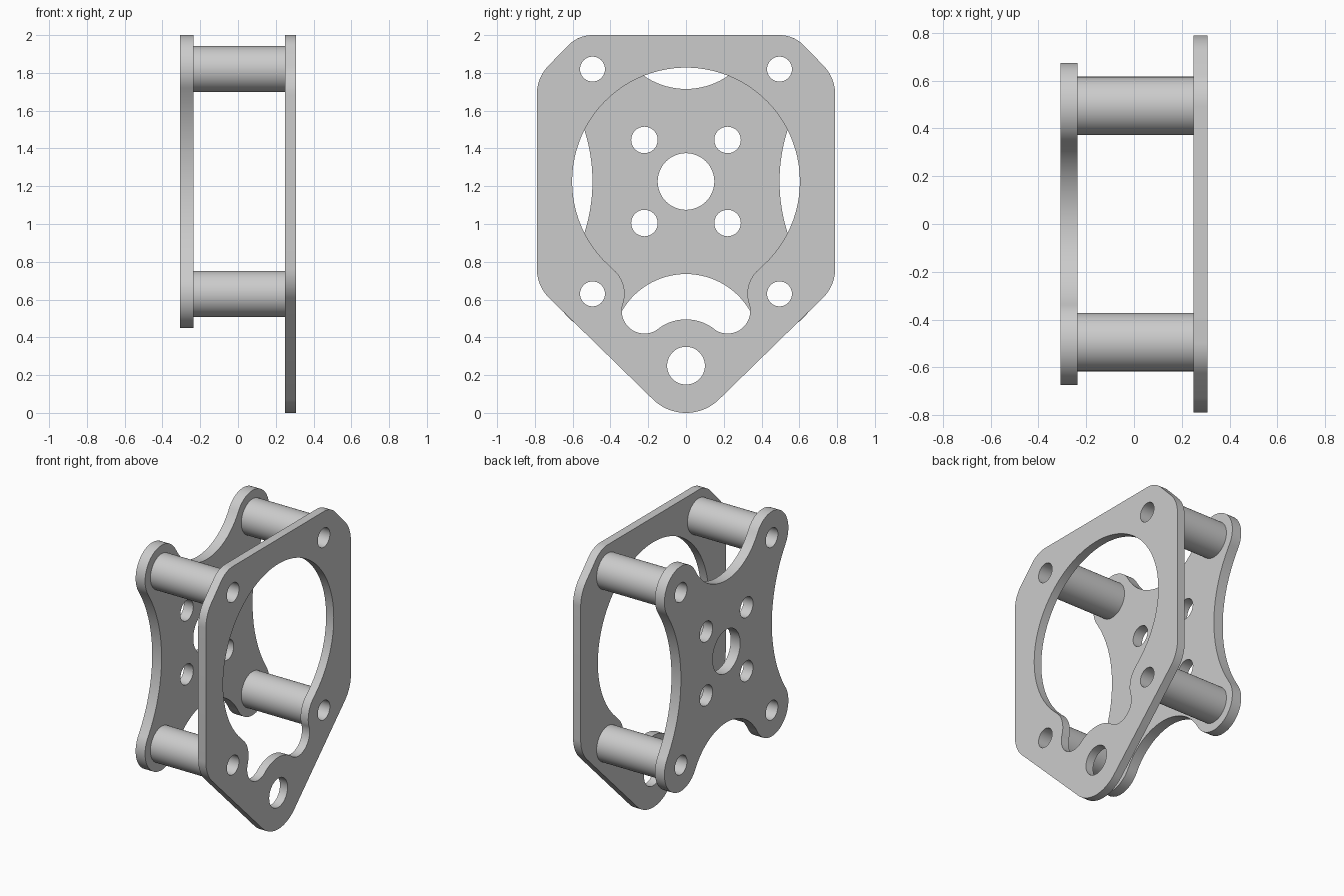
import bpy, bmesh, math
from mathutils import Vector

if "Cube" in bpy.data.objects:
    bpy.data.objects.remove(bpy.data.objects["Cube"])

grey = bpy.data.materials.new("plain grey")
grey.use_nodes = True
grey.diffuse_color = (0.6, 0.6, 0.6, 1)
grey.node_tree.nodes["Principled BSDF"].inputs["Base Color"].default_value = (0.6, 0.6, 0.6, 1)

TAU = math.tau


def circle(y, z, r, n=48):
    return [Vector((y + r * math.cos(TAU * i / n), z + r * math.sin(TAU * i / n))) for i in range(n)]


def belt(circles):
    """Closed outline tangent to circles (y, z, r); negative r is a hollow curve."""
    normals = []
    for (y1, z1, r1), (y2, z2, r2) in zip(circles, circles[1:] + circles[:1]):
        d = Vector((y2 - y1, z2 - z1))
        k = max(-1, min(1, (r1 - r2) / d.length))
        d.normalize()
        n = k * d + math.sqrt(1 - k * k) * Vector((d.y, -d.x))
        normals.append(math.atan2(n.y, n.x))
    points = []
    for i, (y, z, r) in enumerate(circles):
        turn = 1 if r > 0 else -1
        start = normals[i - 1]
        sweep = ((normals[i] - start) * turn) % TAU
        steps = max(4, math.ceil(sweep / math.radians(4)))
        for s in range(steps + 1):
            a = start + turn * sweep * s / steps
            p = Vector((y + r * math.cos(a), z + r * math.sin(a)))
            if not points or (p - points[-1]).length > 0.003:
                points.append(p)
    if (points[0] - points[-1]).length < 0.003:
        points.pop()
    return points


def plate(name, x0, x1, loops):
    """Flat solid between x0 and x1: first loop is the outline, the rest are holes."""
    bm = bmesh.new()
    sides = []
    for x in (x0, x1):
        rings = [[bm.verts.new((x, p.x, p.y)) for p in loop] for loop in loops]
        edges = [bm.edges.new((a, b)) for ring in rings for a, b in zip(ring, ring[1:] + ring[:1])]
        bmesh.ops.triangle_fill(bm, edges=edges, use_beauty=True, normal=(1, 0, 0))
        sides.append(rings)
    for near, far in zip(*sides):
        for i in range(len(near)):
            bm.faces.new((near[i - 1], near[i], far[i], far[i - 1]))
    bmesh.ops.recalc_face_normals(bm, faces=bm.faces)
    mesh = bpy.data.meshes.new(name)
    bm.to_mesh(mesh)
    bm.free()
    mesh.materials.append(grey)
    obj = bpy.data.objects.new(name, mesh)
    bpy.context.collection.objects.link(obj)
    bpy.ops.object.select_all(action="DESELECT")
    obj.select_set(True)
    bpy.context.view_layer.objects.active = obj
    bpy.ops.object.shade_smooth_by_angle(angle=math.radians(30))


# Shared layout
MID, HY, HZ, BOLT = 1.225, 0.495, 0.595, 0.066
LOBE = 0.18
TOP, LOW = MID + HZ, MID - HZ
corners = [(HY, TOP), (-HY, TOP), (-HY, LOW), (HY, LOW)]
bolt_holes = [circle(y, z, BOLT) for y, z in corners]

# Large plate with pointed lower end and keyhole-like opening
outline = belt([(0, 0.25, 0.25), (0.57, 0.765, 0.22), (0.57, 1.685, 0.22), (HY, TOP, LOBE),
                (-HY, TOP, LOBE), (-0.57, 1.685, 0.22), (-0.57, 0.765, 0.22)])
opening = belt([(0, MID, 0.603), (-HY, LOW, -0.17), (-0.22, 0.54, 0.12), (0, 0.25, -0.245),
                (0.22, 0.54, 0.12), (HY, LOW, -0.17)])
plate("large_plate", 0.25, 0.308, [outline, opening, circle(0, 0.25, 0.1)] + bolt_holes)

# Four-lobed bracket with hollow edges
RT, RS = 0.392, 0.893
hollow_z, hollow_y = 0.49 + RT, HY + RS
bracket = belt([(HY, TOP, LOBE), (0, MID + hollow_z, -RT), (-HY, TOP, LOBE), (-hollow_y, MID, -RS),
                (-HY, LOW, LOBE), (0, MID - hollow_z, -RT), (HY, LOW, LOBE), (hollow_y, MID, -RS)])
small_holes = [circle(sy * 0.22, MID + sz * 0.22, 0.07) for sy in (-1, 1) for sz in (-1, 1)]
plate("lobed_bracket", -0.308, -0.236, [bracket, circle(0, MID, 0.15)] + small_holes + bolt_holes)

# Tubular spacers
for (y, z), hole in zip(corners, bolt_holes):
    name = ("upper" if z > MID else "lower") + ("_back" if y > 0 else "_front") + "_spacer"
    plate(name, -0.236, 0.25, [circle(y, z, 0.122), hole])
